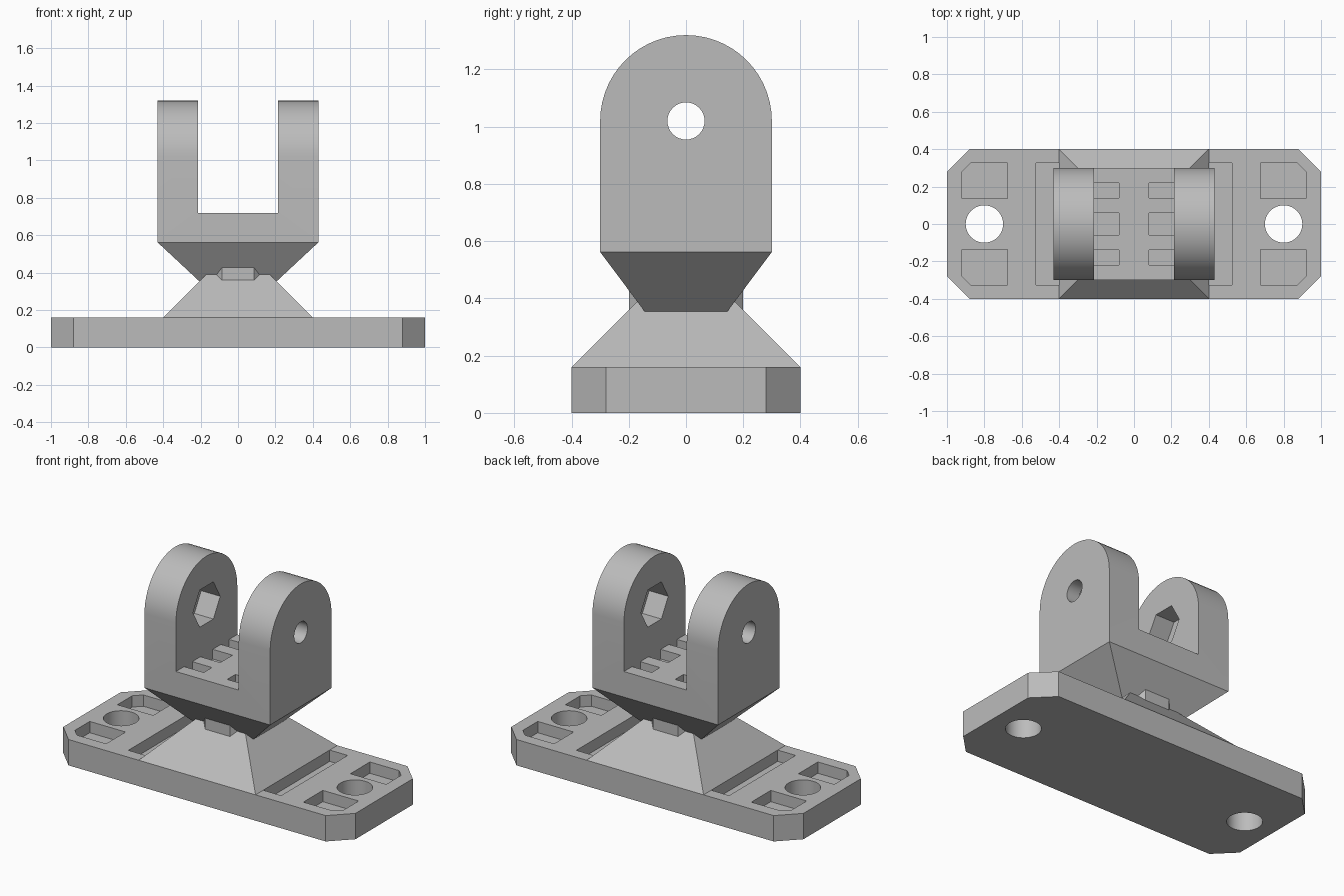
import bpy, bmesh
from math import cos, sin, pi, radians

if "Cube" in bpy.data.objects:
    bpy.data.objects.remove(bpy.data.objects["Cube"], do_unlink=True)

grey = bpy.data.materials.new("plain grey")
grey.use_nodes = True
colour = (0.5, 0.5, 0.5, 1)
grey.diffuse_color = colour
grey.node_tree.nodes["Principled BSDF"].inputs["Base Color"].default_value = colour


def loft(name, bottom, top):
    """Solid between two outlines with the same number of points."""
    bm = bmesh.new()
    a = [bm.verts.new(p) for p in bottom]
    b = [bm.verts.new(p) for p in top]
    n = len(a)
    bm.faces.new(a)
    bm.faces.new(b)
    for i in range(n):
        j = (i + 1) % n
        bm.faces.new((a[i], a[j], b[j], b[i]))
    bmesh.ops.recalc_face_normals(bm, faces=bm.faces)
    mesh = bpy.data.meshes.new(name)
    bm.to_mesh(mesh)
    bm.free()
    mesh.materials.append(grey)
    obj = bpy.data.objects.new(name, mesh)
    bpy.context.collection.objects.link(obj)
    return obj


def prism_z(name, pts, lo, hi):
    return loft(name, [(x, y, lo) for x, y in pts], [(x, y, hi) for x, y in pts])


def prism_x(name, pts, lo, hi):
    return loft(name, [(lo, y, z) for y, z in pts], [(hi, y, z) for y, z in pts])


def rect(x0, x1, y0, y1):
    return [(x0, y0), (x1, y0), (x1, y1), (x0, y1)]


def chamfered(hx, hy, cx, cy):
    return [(-hx, cy - hy), (cx - hx, -hy), (hx - cx, -hy), (hx, cy - hy),
            (hx, hy - cy), (hx - cx, hy), (cx - hx, hy), (-hx, hy - cy)]


def circle(u, v, r, n):
    return [(u + r * cos(2 * pi * i / n), v + r * sin(2 * pi * i / n)) for i in range(n)]


def cut(obj, cutters):
    bpy.context.view_layer.objects.active = obj
    for c in cutters:
        c.hide_render = True
        mod = obj.modifiers.new("cut", 'BOOLEAN')
        mod.operation = 'DIFFERENCE'
        mod.solver = 'EXACT'
        mod.object = c
        bpy.ops.object.modifier_apply(modifier=mod.name)
        bpy.data.objects.remove(c, do_unlink=True)


def smooth(obj):
    bpy.ops.object.select_all(action='DESELECT')
    obj.select_set(True)
    bpy.context.view_layer.objects.active = obj
    bpy.ops.object.shade_smooth_by_angle(angle=radians(25))


# Base plate with bolt holes, corner pockets and long slots
base_top = 0.16
base = prism_z("base_plate", chamfered(1, 0.4, 0.12, 0.12), 0, base_top)
cutters = []
for sx in (-1, 1):
    cutters.append(prism_z("bolt_hole", circle(0.8 * sx, 0, 0.1, 40), -0.1, 0.3))
    cutters.append(prism_z("slot", rect(0.4 * sx, 0.523 * sx, -0.325, 0.325), 0.09, 0.3))
    for sy in (-1, 1):
        pocket = [(0.675, 0.135), (0.92, 0.135), (0.92, 0.28), (0.875, 0.325), (0.675, 0.325)]
        cutters.append(prism_z("pocket", [(x * sx, y * sy) for x, y in pocket], 0.09, 0.3))
cut(base, cutters)
smooth(base)

# Pyramid foot rising from the plate
loft("pyramid_foot",
     [(x, y, base_top) for x, y in rect(-0.4, 0.4, -0.4, 0.4)],
     [(x, y, 0.42) for x, y in rect(-0.14, 0.14, -0.14, 0.14)])

# Small key block across the waist
prism_z("waist_key", chamfered(0.115, 0.2, 0.03, 0.03), 0.36, 0.43)

# Flared underside of the fork
loft("fork_flare",
     [(x, y, 0.355) for x, y in rect(-0.208, 0.208, -0.145, 0.145)],
     [(x, y, 0.562) for x, y in rect(-0.43, 0.43, -0.3, 0.3)])

# Fork: rounded block, split into two arms
pivot, r = 1.02, 0.3
steps = 28
outline = [(-r, 0.562), (r, 0.562)]
outline += [(r * cos(pi * i / steps), pivot + r * sin(pi * i / steps)) for i in range(steps + 1)]
fork = prism_x("fork", outline, -0.43, 0.43)
floor, gap = 0.72, 0.215
cutters = [
    prism_z("gap", rect(-gap, gap, -0.5, 0.5), floor, 1.6),
    prism_x("pin_hole", circle(0, pivot, 0.065, 32), -0.6, 0.6),
    prism_x("nut_recess", circle(0, pivot, 0.133, 6), -0.345, 0.345),
]
# Recesses in the fork floor beside each arm
for sx in (-1, 1):
    for y0, y1 in ((-0.22, -0.14), (-0.06, 0.06), (0.14, 0.22)):
        cutters.append(prism_z("floor_recess", rect(0.08 * sx, gap * sx, y0, y1),
                               floor - 0.06, floor + 0.05))
# Recess cutters reach up beside the arms only, so the gap is cut first
cut(fork, cutters)
smooth(fork)
